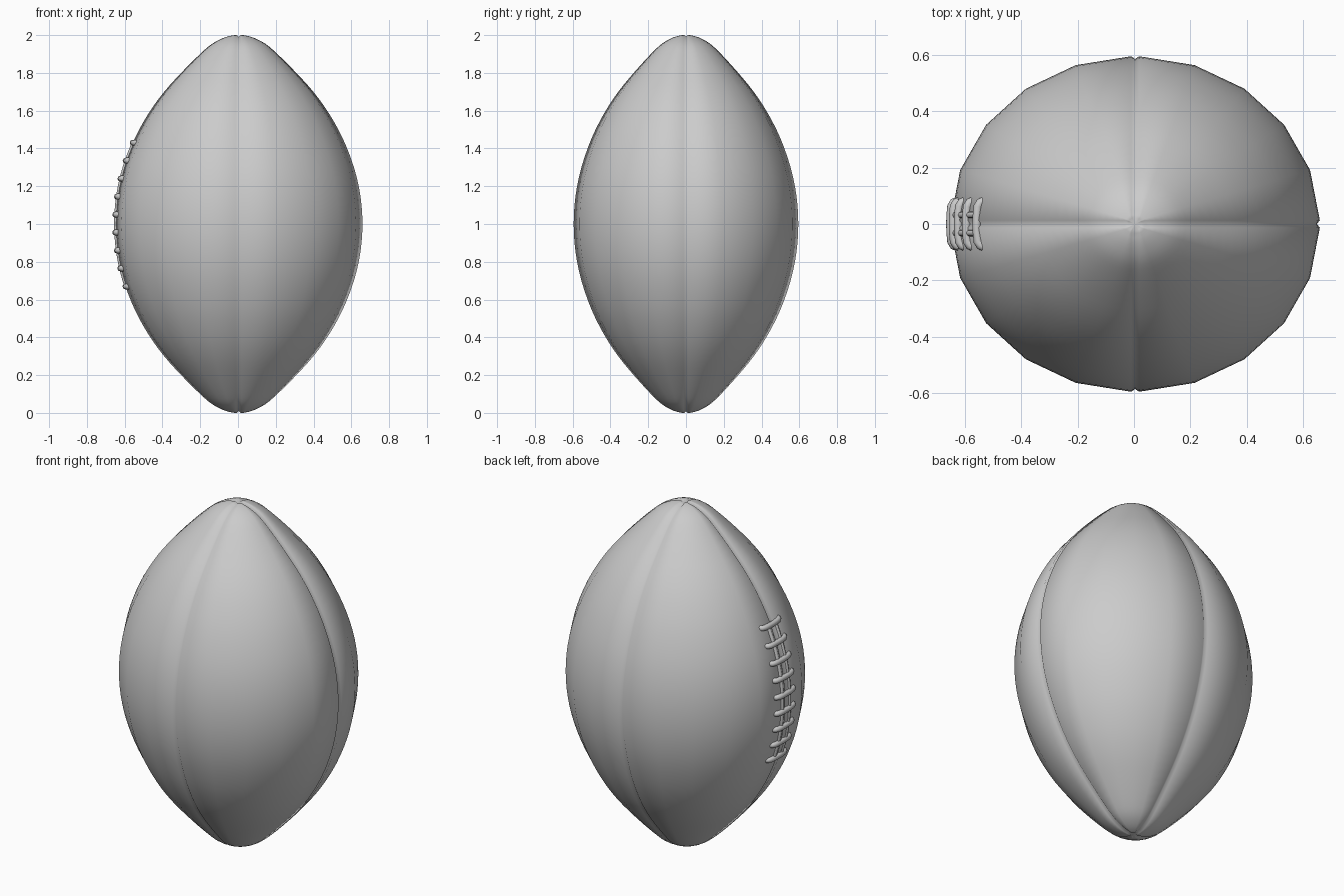
import bpy, bmesh, math

if "Cube" in bpy.data.objects:
    bpy.data.objects.remove(bpy.data.objects["Cube"])

CX, RATIO = 0.004, 0.908          # body offset in x, y/x radius ratio
# half profile (radius, height) from tip to middle
HALF = [(0.025, 0.0), (0.075, 0.012), (0.14, 0.045), (0.205, 0.10), (0.305, 0.20),
        (0.395, 0.30), (0.475, 0.41), (0.55, 0.545), (0.61, 0.70), (0.644, 0.85), (0.655, 1.0)]
PROFILE = HALF + [(r, 2 - z) for r, z in reversed(HALF[:-1])]


def smooth_points(pts, n):
    """Catmull-Rom refinement of the profile."""
    out = []
    for i in range(len(pts) - 1):
        p0, p1 = pts[max(i - 1, 0)], pts[i]
        p2, p3 = pts[i + 1], pts[min(i + 2, len(pts) - 1)]
        for k in range(n):
            t = k / n
            out.append(tuple(0.5 * (2 * b + (c - a) * t + (2 * a - 5 * b + 4 * c - d) * t * t
                             + (3 * b - a - 3 * c + d) * t ** 3)
                             for a, b, c, d in zip(p0, p1, p2, p3)))
    return out + [pts[-1]]


FINE = smooth_points(PROFILE, 3)


def radius_at(z):
    for (r0, z0), (r1, z1) in zip(FINE, FINE[1:]):
        if z0 <= z <= z1:
            return r0 + (r1 - r0) * (z - z0) / (z1 - z0)
    return 0.0


# Body: four panels of five segments with a grooved seam between them
def make_body():
    bm = bmesh.new()
    depth, width = 0.011, 0.014
    rings = []
    for i, (r, z) in enumerate(FINE):
        a, b = FINE[max(i - 1, 0)], FINE[min(i + 1, len(FINE) - 1)]
        tr, tz = b[0] - a[0], b[1] - a[1]
        length = math.hypot(tr, tz)
        nr, nz = tz / length, -tr / length
        delta = min(width / r, math.radians(25))
        d = min(depth, r * 0.4)
        ring = []
        for q in range(4):
            base = q * math.pi / 2
            angles = [(base, d)] + [(base + delta + (math.pi / 2 - 2 * delta) * k / 5, 0)
                                    for k in range(6)]
            for ang, sink in angles:
                rr = r - sink * nr
                ring.append(bm.verts.new((CX + rr * math.cos(ang), RATIO * rr * math.sin(ang),
                                          z - sink * nz)))
        rings.append(ring)
    n = len(rings[0])
    for lo, hi in zip(rings, rings[1:]):
        for j in range(n):
            bm.faces.new((lo[j], lo[(j + 1) % n], hi[(j + 1) % n], hi[j]))
    bottom = bm.verts.new((CX, 0, 0.013))
    top = bm.verts.new((CX, 0, 1.987))
    for j in range(n):
        bm.faces.new((bottom, rings[0][(j + 1) % n], rings[0][j]))
        bm.faces.new((top, rings[-1][j], rings[-1][(j + 1) % n]))
    bmesh.ops.recalc_face_normals(bm, faces=bm.faces)
    me = bpy.data.meshes.new("ball_body")
    bm.to_mesh(me)
    bm.free()
    me.shade_smooth()
    ob = bpy.data.objects.new("ball_body", me)
    bpy.context.collection.objects.link(ob)


def lace_point(y, z, lift):
    """Point on the laced side of the ball, raised by lift."""
    r = radius_at(z)
    x = r * math.sqrt(1 - (y / (RATIO * r)) ** 2)
    return (CX - x - lift, y, z)


def tube(name, paths, radius):
    cu = bpy.data.curves.new(name, 'CURVE')
    cu.dimensions = '3D'
    cu.bevel_depth = radius
    cu.bevel_resolution = 2
    cu.use_fill_caps = True
    for pts in paths:
        sp = cu.splines.new('POLY')
        sp.points.add(len(pts) - 1)
        for p, co in zip(sp.points, pts):
            p.co = (*co, 1)
        sp.use_smooth = True
    ob = bpy.data.objects.new(name, cu)
    bpy.context.collection.objects.link(ob)
    bpy.ops.object.select_all(action='DESELECT')
    ob.select_set(True)
    bpy.context.view_layer.objects.active = ob
    bpy.ops.object.convert(target='MESH')
    bpy.ops.object.shade_smooth_by_angle(angle=math.radians(50))


make_body()

# Nine cross laces with ends tucked into the leather
SHAPE = [(-0.083, -0.024), (-0.076, -0.006), (-0.062, 0.0), (-0.03, 0.0), (0, 0.0),
         (0.03, 0.0), (0.062, 0.0), (0.076, -0.006), (0.083, -0.024)]
heights = [0.67 + i * 0.095 for i in range(9)]
tube("cross_laces", [[lace_point(y, z, h) for y, h in SHAPE] for z in heights], 0.016)

# Two long laces running beneath the cross laces
tube("long_laces", [[lace_point(y, 0.67 + 0.76 * k / 24, -0.006) for k in range(25)]
                    for y in (-0.032, 0.032)], 0.012)
